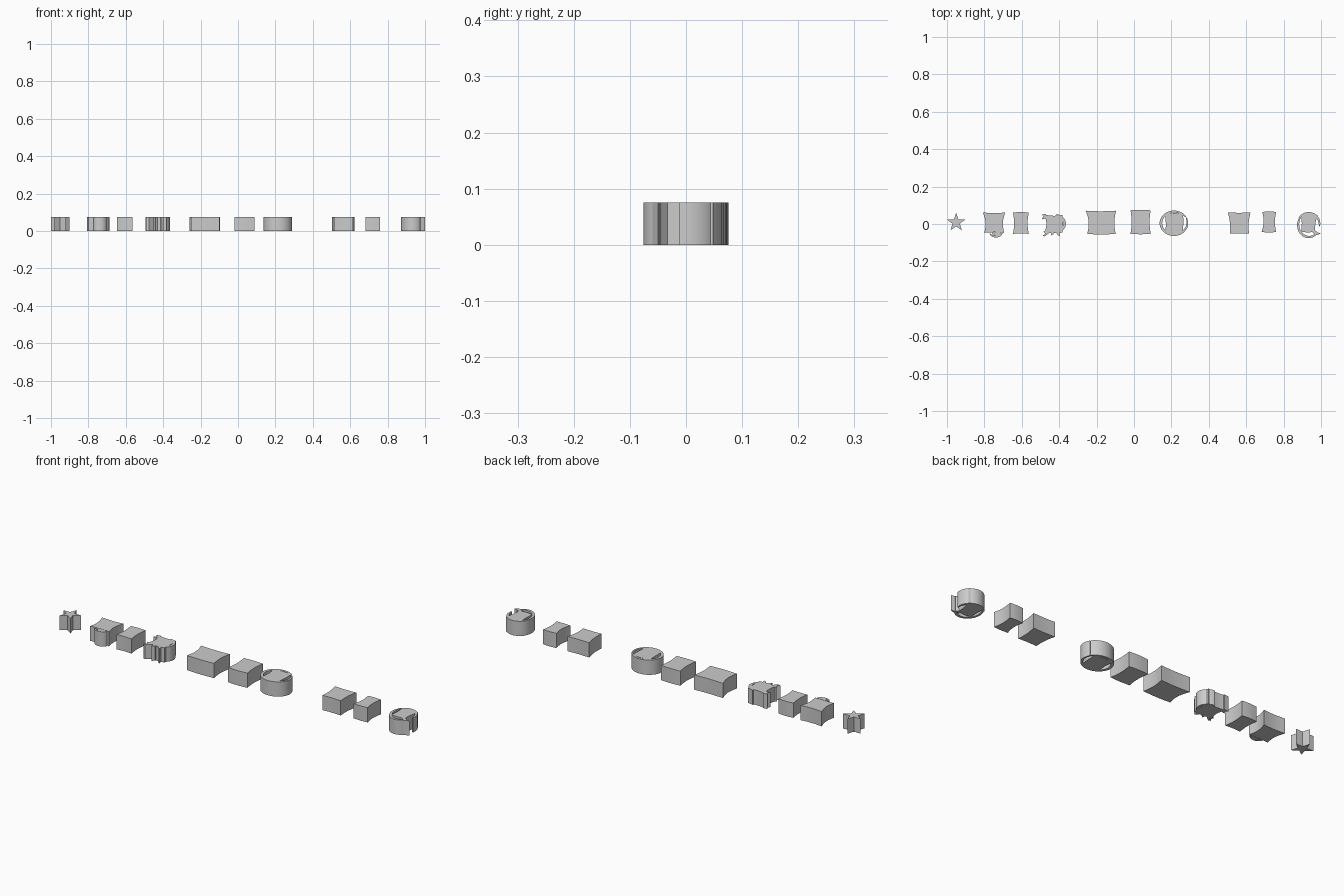
import bpy, bmesh, math

H = 0.075


def prism(name, pts):
    """Extrude a closed plan outline up from the ground."""
    bm = bmesh.new()
    face = bm.faces.new([bm.verts.new((x, y, 0)) for x, y in pts])
    ext = bmesh.ops.extrude_face_region(bm, geom=[face])
    top = [v for v in ext["geom"] if isinstance(v, bmesh.types.BMVert)]
    bmesh.ops.translate(bm, verts=top, vec=(0, 0, H))
    bmesh.ops.recalc_face_normals(bm, faces=bm.faces)
    me = bpy.data.meshes.new(name)
    bm.to_mesh(me)
    bm.free()
    ob = bpy.data.objects.new(name, me)
    bpy.context.collection.objects.link(ob)
    bpy.ops.object.select_all(action='DESELECT')
    ob.select_set(True)
    bpy.context.view_layer.objects.active = ob
    bpy.ops.object.shade_smooth_by_angle(angle=math.radians(30))
    return ob


def block(name, corners, bows, n=8):
    """Four-cornered block; each side bows outwards (+) or inwards (-)."""
    pts = []
    for i in range(4):
        (x0, y0), (x1, y1) = corners[i], corners[(i + 1) % 4]
        length = math.hypot(x1 - x0, y1 - y0)
        nx, ny = (y1 - y0) / length, -(x1 - x0) / length
        for k in range(n):
            t = k / n
            b = bows[i] * math.sin(math.pi * t)
            pts.append((x0 + (x1 - x0) * t + nx * b, y0 + (y1 - y0) * t + ny * b))
    return prism(name, pts)


def arc_band(name, cx, cy, rx, ry, a0, a1, w, n=32):
    """Curved band tapering to thin ends."""
    outer, inner = [], []
    for i in range(n + 1):
        t = i / n
        a = math.radians(a0 + (a1 - a0) * t)
        d = w * (0.35 + 0.65 * math.sin(math.pi * t) ** 0.5) if 0 < t < 1 else w * 0.35
        outer.append((cx + rx * math.cos(a), cy + ry * math.sin(a)))
        inner.append((cx + (rx - d) * math.cos(a), cy + (ry - d) * math.sin(a)))
    return prism(name, outer + inner[::-1])


# Star
star = []
for i in range(10):
    a = math.pi / 2 + i * math.pi / 5
    r = 0.0515 if i % 2 == 0 else 0.0205
    star.append((-0.951 + r * math.cos(a), 0.008 + r * math.sin(a)))
prism("star_block", star)

# Plain blocks, corners counter-clockwise from lower left; bows: bottom, right, top, left
block("flared_block", [(-0.80, -0.047), (-0.694, -0.047), (-0.688, 0.062), (-0.808, 0.062)],
      [-0.003, -0.010, -0.004, -0.010])
block("narrow_block_left", [(-0.647, -0.053), (-0.563, -0.053), (-0.563, 0.061), (-0.647, 0.061)],
      [-0.003, -0.006, 0.003, -0.006])
block("wide_block", [(-0.25, -0.053), (-0.098, -0.053), (-0.096, 0.071), (-0.258, 0.071)],
      [0.003, -0.008, -0.003, -0.012])
block("tall_block", [(-0.019, -0.052), (0.089, -0.052), (0.089, 0.073), (-0.019, 0.073)],
      [0.003, -0.006, 0.003, -0.007])
block("tapered_block", [(0.512, -0.052), (0.615, -0.052), (0.623, 0.062), (0.502, 0.062)],
      [-0.002, -0.006, -0.002, -0.006])
block("narrow_block_right", [(0.682, -0.043), (0.76, -0.043), (0.76, 0.064), (0.686, 0.064)],
      [0.002, -0.007, 0.003, -0.009])

# Curled foot under the flared block
prism("flared_stem", [(-0.76, -0.046), (-0.757, -0.054), (-0.735, -0.066), (-0.722, -0.064),
                      (-0.712, -0.052), (-0.715, -0.046)])
arc_band("flared_curl", -0.738, -0.044, 0.036, 0.028, 195, 350, 0.009, 16)

# Block with a curled band on its right and two feet
block("curled_body", [(-0.477, -0.043), (-0.383, -0.046), (-0.383, 0.048), (-0.48, 0.050)],
      [0.004, 0.003, -0.005, -0.010])
arc_band("curled_band", -0.43, 0.002, 0.066, 0.053, -55, 75, 0.013)
prism("curled_spur", [(-0.47, 0.03), (-0.47, 0.053), (-0.494, 0.051), (-0.484, 0.040), (-0.494, 0.024)])
prism("curled_left_foot", [(-0.45, -0.045), (-0.477, -0.066), (-0.489, -0.062), (-0.474, -0.053),
                           (-0.485, -0.040), (-0.46, -0.03)])
prism("curled_middle_foot", [(-0.445, -0.04), (-0.442, -0.063), (-0.43, -0.054), (-0.428, -0.04)])
prism("curled_right_foot", [(-0.42, -0.04), (-0.407, -0.061), (-0.396, -0.064), (-0.402, -0.04)])

# Block inside a nearly closed ring
block("large_ring_body", [(0.167, -0.049), (0.258, -0.049), (0.262, 0.052), (0.165, 0.052)],
      [0.008, 0.004, 0.006, -0.004])
arc_band("large_ring", 0.2135, 0.004, 0.0765, 0.068, 30, 388, 0.014, 48)

# Block inside a ring with a tail
block("small_ring_body", [(0.893, -0.040), (0.968, -0.040), (0.981, 0.048), (0.893, 0.048)],
      [0.005, -0.004, 0.009, -0.004])
arc_band("small_ring_lower", 0.934, -0.006, 0.062, 0.0695, 135, 325, 0.013)
arc_band("small_ring_upper", 0.934, 0.003, 0.062, 0.061, -15, 150, 0.013)
prism("small_ring_tail", [(0.955, -0.045), (0.975, -0.060), (1.0, -0.050), (0.982, -0.046), (0.965, -0.03)])
